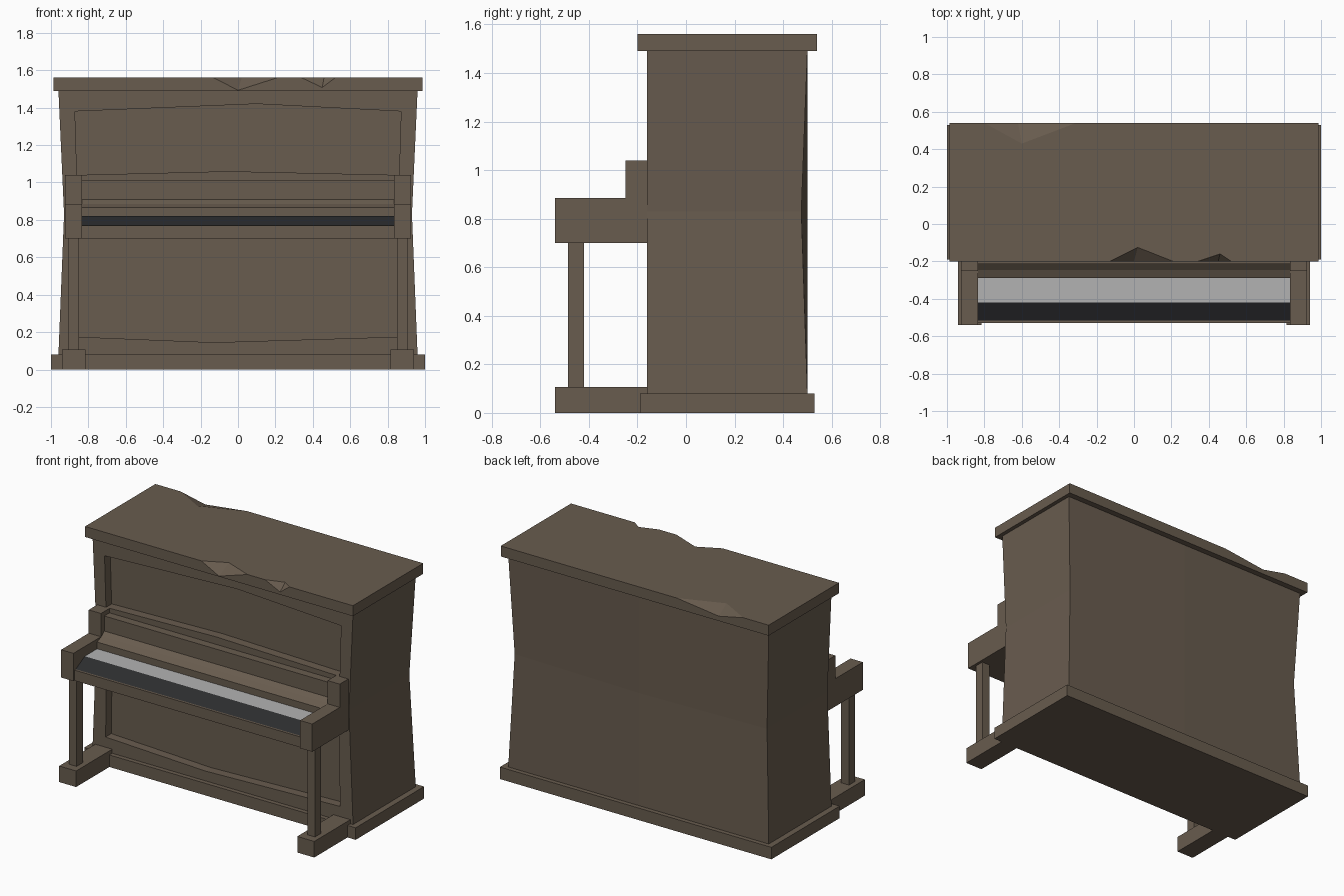
import bpy
import bmesh
from mathutils import Vector

cube = bpy.data.objects.get("Cube")
if cube:
    bpy.data.objects.remove(cube, do_unlink=True)


def material(name, rgb):
    mat = bpy.data.materials.new(name)
    mat.use_nodes = True
    color = (*rgb, 1.0)
    mat.diffuse_color = color
    bsdf = next(n for n in mat.node_tree.nodes if n.type == 'BSDF_PRINCIPLED')
    bsdf.inputs["Base Color"].default_value = color
    return mat


wood = material("brown_wood", (0.14, 0.107, 0.077))
ivory = material("ivory_white", (0.45, 0.45, 0.45))
ebony = material("ebony_black", (0.025, 0.026, 0.028))


def finish(name, bm, mat):
    bmesh.ops.recalc_face_normals(bm, faces=bm.faces)
    mesh = bpy.data.meshes.new(name)
    bm.to_mesh(mesh)
    bm.free()
    mesh.materials.append(mat)
    obj = bpy.data.objects.new(name, mesh)
    bpy.context.collection.objects.link(obj)
    return obj


def loft(name, rings, mat=wood):
    """Skin a stack of matching rings and cap both ends."""
    bm = bmesh.new()
    loops = [[bm.verts.new(p) for p in ring] for ring in rings]
    n = len(loops[0])
    for low, high in zip(loops, loops[1:]):
        for i in range(n):
            j = (i + 1) % n
            bm.faces.new((low[i], low[j], high[j], high[i]))
    bm.faces.new(loops[0])
    bm.faces.new(loops[-1])
    return finish(name, bm, mat)


def prism_y(name, pts, y0, y1, mat=wood):
    return loft(name, [[(x, y, z) for x, z in pts] for y in (y0, y1)], mat)


def prism_x(name, pts, x0, x1, mat=wood):
    return loft(name, [[(x, y, z) for y, z in pts] for x in (x0, x1)], mat)


def box(name, x, y, z, mat=wood):
    return prism_x(name, [(y[0], z[0]), (y[1], z[0]), (y[1], z[1]), (y[0], z[1])], *x, mat)


FRONT, PANEL = -0.16, -0.10
BASE, WAIST, TOP = 0.08, 0.83, 1.49

# Case with a pinched waist
rings = []
for z, w, corner in ((BASE, 0.96, 0.5), (WAIST, 0.93, 0.475), (TOP, 0.96, 0.5)):
    rings.append([(-w, PANEL, z), (w, PANEL, z), (w, corner, z), (0, 0.5, z), (-w, corner, z)])
loft("case", rings)
box("plinth", (-1, 1), (-0.19, 0.53), (0, BASE))

# Front frame around the recessed panels
prism_y("top_rail", [(-0.875, 1.38), (0.1, 1.42), (0.875, 1.38), (0.875, TOP), (-0.875, TOP)],
        FRONT, PANEL)
prism_y("middle_rail", [(-0.86, 0.7), (0.86, 0.7), (0.86, 1.04), (-0.05, 1.06), (-0.86, 1.04)],
        FRONT, PANEL)
prism_y("bottom_rail", [(-0.865, BASE), (0.865, BASE), (0.865, 0.175), (-0.13, 0.145),
                        (-0.865, 0.175)], FRONT, PANEL)

# Mirrored side parts
arm = [(-0.54, 0.7), (-0.54, 0.885), (-0.25, 0.885), (-0.25, 1.04), (FRONT, 1.04), (FRONT, 0.7)]
for side, s in (("left", 1), ("right", -1)):
    stile = [(0.96, BASE), (0.93, WAIST), (0.96, TOP), (0.875, TOP), (0.855, WAIST), (0.865, BASE)]
    prism_y(side + "_stile", [(s * x, z) for x, z in stile], FRONT, PANEL)
    prism_x(side + "_key_arm", arm, s * 0.835, s * 0.925)
    box(side + "_front_leg", (s * 0.85, s * 0.907), (-0.485, -0.42), (0.105, 0.7))
    box(side + "_foot", (s * 0.815, s * 0.94), (-0.54, FRONT), (0, 0.107))

# Key bed and fallboard; the keys are coloured by face position
profile = [(FRONT, 0.7), (-0.53, 0.7), (-0.53, 0.77), (-0.515, 0.77), (-0.42, 0.82),
           (-0.29, 0.82), (-0.29, 0.865), (-0.245, 0.885), (-0.215, 0.91),
           (-0.215, 1.01), (FRONT, 1.01)]
bed = prism_x("keyboard", profile, -0.835, 0.835)
bed.data.materials.append(ivory)
bed.data.materials.append(ebony)
for face in bed.data.polygons:
    y, z = face.center.y, face.center.z
    if face.normal.z > 0.5 and 0.78 < z < 0.83:
        face.material_index = 1 if y > -0.42 else 2


# Lid with chipped edges: start, low point, end, depth height, inner x, inner y
def chipped_lid(name, half, y0, y1, z0, z1, front_chips, back_chips):
    bm = bmesh.new()
    new = bm.verts.new

    def edge(y, chips):
        corner_a, corner_b = new((-half, y, z1)), new((half, y, z1))
        top, side = [corner_a], [corner_a]
        for a, m, b, depth, ix, iy in chips:
            start, low, end, inner = new((a, y, z1)), new((m, y, depth)), new((b, y, z1)), new((ix, iy, z1))
            top += [start, inner, end]
            side += [start, low, end]
            bm.faces.new((start, low, inner))
            bm.faces.new((low, end, inner))
        top.append(corner_b)
        side.append(corner_b)
        base = [new((-half, y, z0)), new((half, y, z0))]
        bm.faces.new(side + base[::-1])
        return top, base

    front, front_base = edge(y0, front_chips)
    back, back_base = edge(y1, back_chips)
    bm.faces.new(front + back[::-1])
    bm.faces.new(front_base + back_base[::-1])
    for i in (0, -1):
        bm.faces.new((front[i], back[i], back_base[i], front_base[i]))
    return finish(name, bm, wood)


chipped_lid("lid", 0.987, -0.2, 0.54, TOP, 1.56,
            [(-0.13, 0.0, 0.21, 1.493, 0.02, -0.125), (0.34, 0.45, 0.52, 1.508, 0.46, -0.16)],
            [(-0.8, -0.62, -0.31, 1.522, -0.6, 0.43)])
